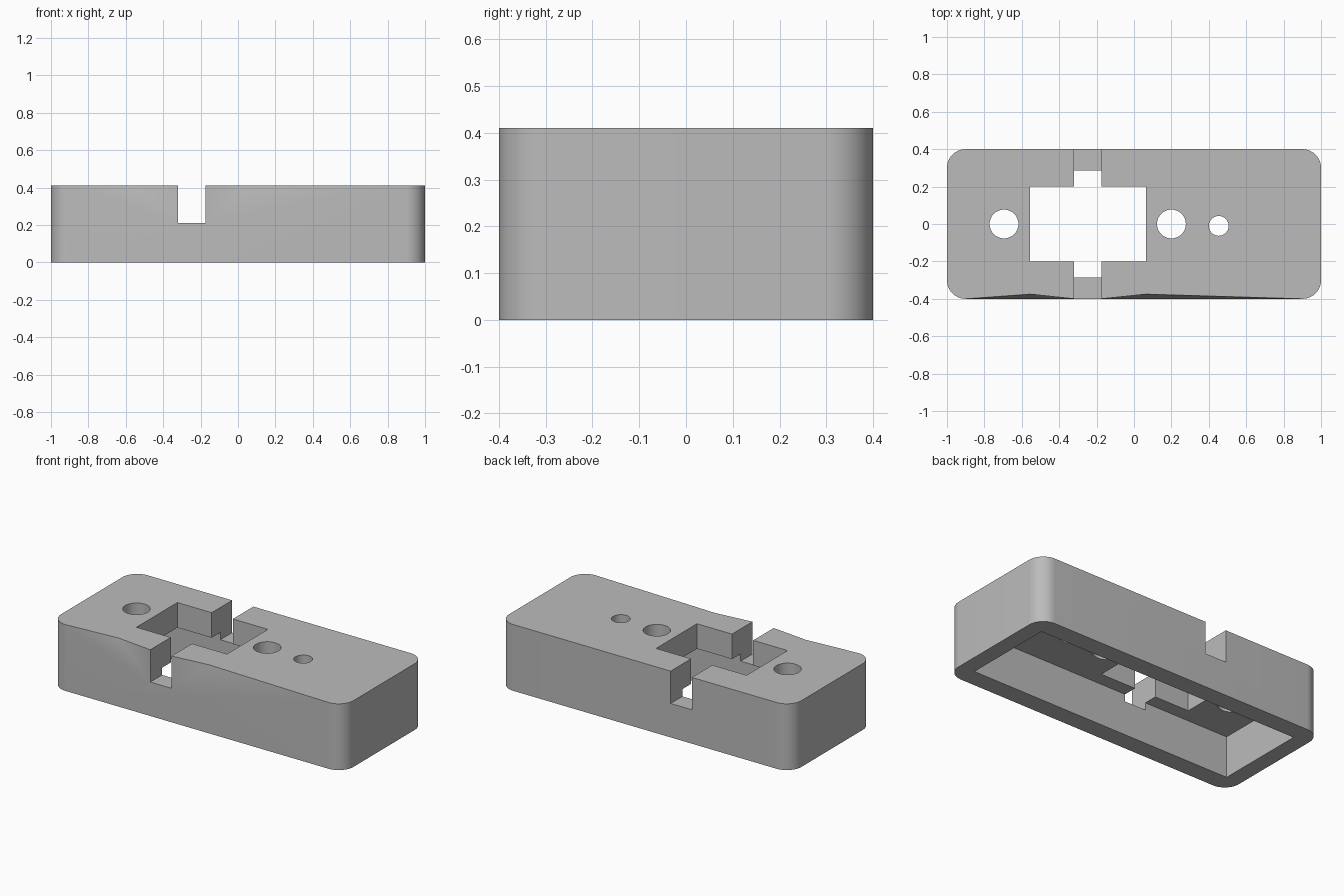
import bpy, bmesh, math
from mathutils import Vector

cube = bpy.data.objects.get("Cube")
if cube:
    bpy.data.objects.remove(cube, do_unlink=True)

HEIGHT = 0.41
CEILING = 0.255
SLOT = (-0.32, -0.175)
WINDOW = (-0.555, 0.065)

grey = bpy.data.materials.new("plain grey")
grey.use_nodes = True
grey.diffuse_color = (0.5, 0.5, 0.5, 1)
grey.node_tree.nodes["Principled BSDF"].inputs["Base Color"].default_value = (0.5, 0.5, 0.5, 1)


def to_object(name, bm):
    bmesh.ops.recalc_face_normals(bm, faces=bm.faces)
    mesh = bpy.data.meshes.new(name)
    bm.to_mesh(mesh)
    bm.free()
    mesh.materials.append(grey)
    obj = bpy.data.objects.new(name, mesh)
    bpy.context.collection.objects.link(obj)
    return obj


def prism(name, outline, low, high):
    """Upright solid from a flat outline."""
    bm = bmesh.new()
    face = bm.faces.new([bm.verts.new((x, y, low)) for x, y in outline])
    grown = bmesh.ops.extrude_face_region(bm, geom=[face])["geom"]
    verts = [v for v in grown if isinstance(v, bmesh.types.BMVert)]
    bmesh.ops.translate(bm, verts=verts, vec=(0, 0, high - low))
    return to_object(name, bm)


def rectangle(x0, x1, y):
    return [(x0, -y), (x1, -y), (x1, y), (x0, y)]


def arc(x, y, radius, start, sweep, steps):
    angles = [math.radians(start + sweep * i / steps) for i in range(steps + 1)]
    return [(x + radius * math.cos(a), y + radius * math.sin(a)) for a in angles]


# Rounded block
outline = []
for x, y, start in ((0.9, 0.3, 0), (-0.9, 0.3, 90), (-0.9, -0.3, 180), (0.9, -0.3, 270)):
    outline += arc(x, y, 0.1, start, 90, 16)
body = prism("housing", outline, 0, HEIGHT)

# Underside cavity, window and cross slot
cutters = [
    prism("cavity_cutter", rectangle(-0.9, 0.9, 0.285), -0.1, CEILING),
    prism("window_cutter", rectangle(*WINDOW, 0.2), 0.1, 0.6),
    prism("slot_cutter", rectangle(*SLOT, 0.6), 0.21, 0.6),
]

# Round holes through the roof
for x, y, radius in ((-0.695, 0, 0.077), (0.2, 0, 0.077), (0.453, -0.01, 0.053)):
    cutters.append(prism("hole_cutter", arc(x, y, radius, 0, 360, 48)[:-1], 0.1, 0.6))

# Shallow slanted dents along the top front edge, either side of the slot
for end, deep, edge in ((-0.9, WINDOW[0], SLOT[0]), (0.9, WINDOW[1], SLOT[1])):
    bm = bmesh.new()
    for p in ((end, -0.4, HEIGHT), (deep, -0.375, HEIGHT), (edge, -0.4, HEIGHT), (edge, -0.4, 0.21)):
        bm.verts.new(p)
        bm.verts.new(Vector(p) + Vector((0, -0.05, 0.05)))
    hull = bmesh.ops.convex_hull(bm, input=bm.verts)
    cutters.append(to_object("dent_cutter", bm))

bpy.context.view_layer.objects.active = body
body.select_set(True)
for cutter in cutters:
    cutter.hide_render = True
    mod = body.modifiers.new("cut", "BOOLEAN")
    mod.operation = "DIFFERENCE"
    mod.solver = "EXACT"
    mod.object = cutter
    bpy.ops.object.modifier_apply(modifier=mod.name)
    bpy.data.objects.remove(cutter, do_unlink=True)

bpy.ops.object.shade_smooth_by_angle(angle=math.radians(30))
